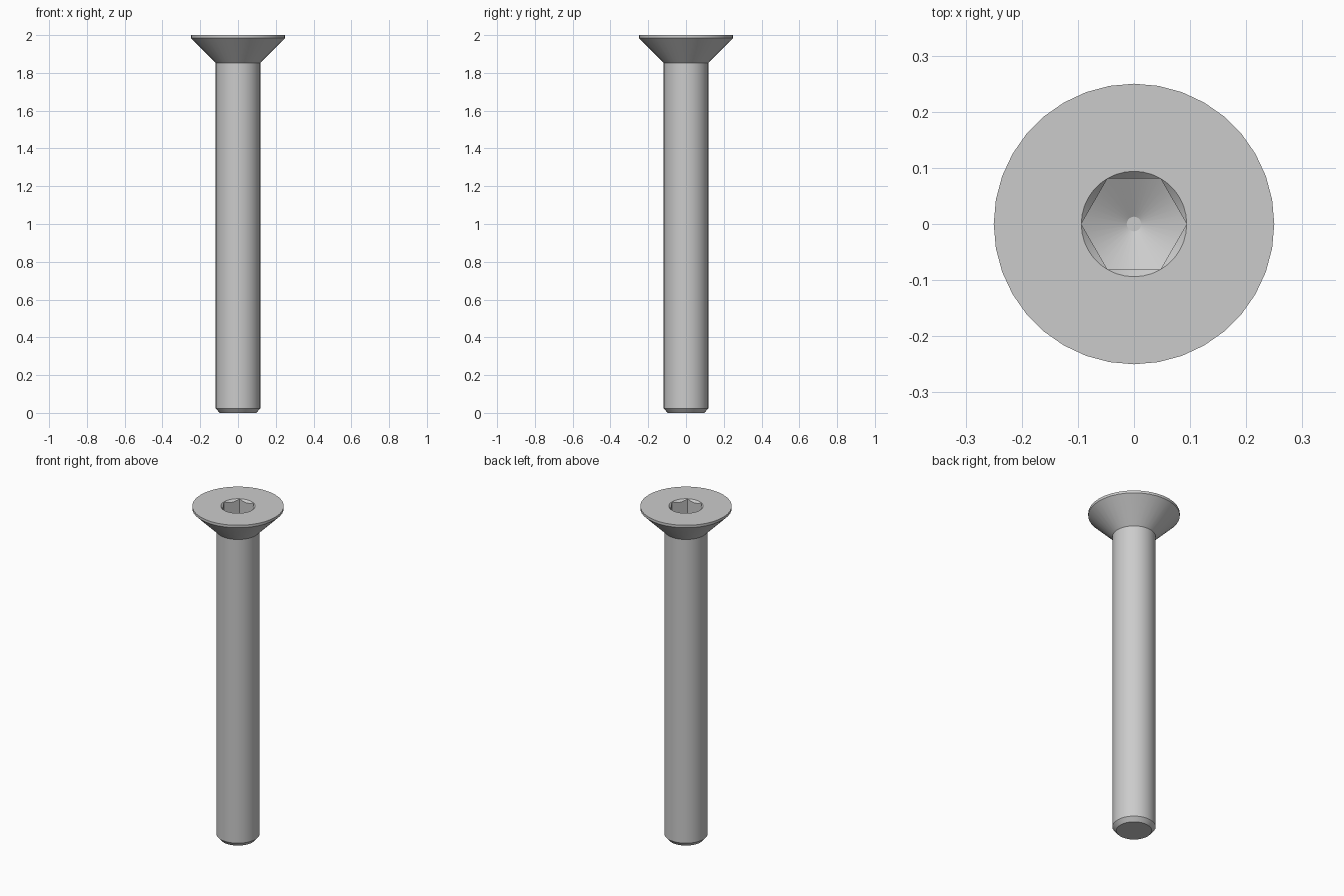
import bpy, bmesh, math

cube = bpy.data.objects.get("Cube")
if cube:
    bpy.data.objects.remove(cube, do_unlink=True)

SIDES = 36
CORNER = 0.094                      # socket radius at the hexagon corners
FLAT = CORNER * math.cos(math.pi / 6)
FLOOR_TIP = 1.853


def hex_radius(a):
    """Distance from the axis to the hexagon wall in direction a."""
    return FLAT / math.cos(a % (math.pi / 3) - math.pi / 6)


def round_ring(r, z):
    return lambda a: (r, z)


def chamfer_ring(a):
    # 45 degree countersink meeting the hexagon walls in scallops
    r = hex_radius(a)
    return r, 2 - (CORNER - r)


def floor_ring(a):
    # drill-point cone meeting the hexagon walls
    r = hex_radius(a)
    return r, FLOOR_TIP + r * math.tan(math.pi / 6)


rings = [
    round_ring(0.097, 0),           # shank end
    round_ring(0.118, 0.024),
    round_ring(0.118, 1.853),       # underside of head
    round_ring(0.25, 1.985),        # rim
    round_ring(0.25, 2),
    round_ring(CORNER, 2),          # socket mouth
    chamfer_ring,
    floor_ring,
    round_ring(0.013, FLOOR_TIP + 0.0075),
]

# Turn the rings into one closed body
bm = bmesh.new()
loops = []
for ring in rings:
    loop = []
    for i in range(SIDES):
        a = math.tau * i / SIDES
        r, z = ring(a)
        loop.append(bm.verts.new((r * math.cos(a), r * math.sin(a), z)))
    loops.append(loop)
for low, high in zip(loops, loops[1:]):
    for i in range(SIDES):
        j = (i + 1) % SIDES
        bm.faces.new((low[i], low[j], high[j], high[i]))
bm.faces.new(loops[0][::-1])
bm.faces.new(loops[-1])
bmesh.ops.remove_doubles(bm, verts=bm.verts, dist=0.0001)
bmesh.ops.recalc_face_normals(bm, faces=bm.faces)

mesh = bpy.data.meshes.new("countersunk_screw")
bm.to_mesh(mesh)
bm.free()
screw = bpy.data.objects.new("countersunk_screw", mesh)
bpy.context.collection.objects.link(screw)

# Plain grey steel
steel = bpy.data.materials.new("grey_steel")
steel.use_nodes = True
colour = (0.6, 0.6, 0.6, 1)
steel.diffuse_color = colour
steel.node_tree.nodes["Principled BSDF"].inputs["Base Color"].default_value = colour
mesh.materials.append(steel)

bpy.ops.object.select_all(action="DESELECT")
screw.select_set(True)
bpy.context.view_layer.objects.active = screw
bpy.ops.object.shade_smooth_by_angle(angle=math.radians(28))
